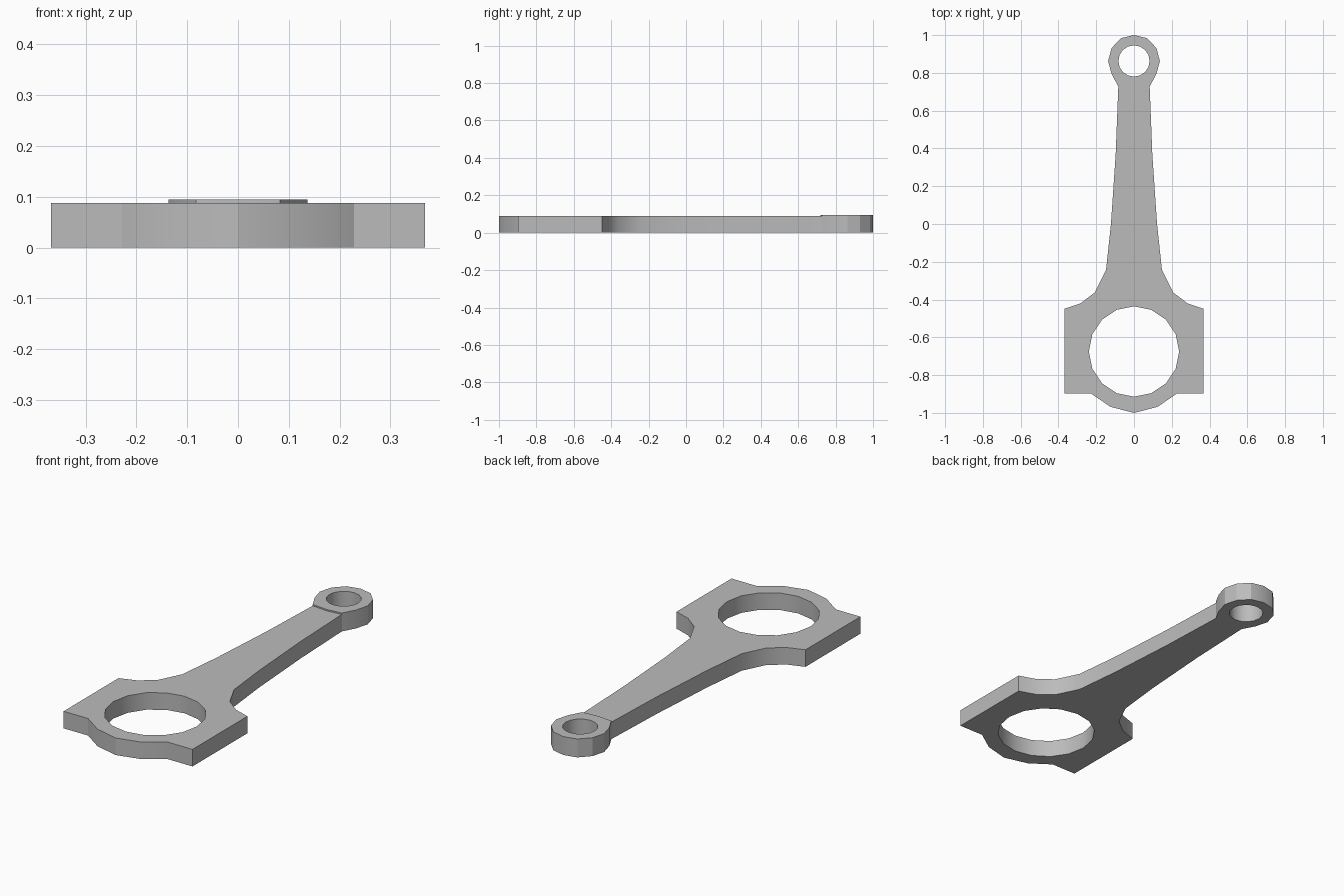
import bpy, bmesh, math
from mathutils import Vector

cube = bpy.data.objects.get("Cube")
if cube:
    bpy.data.objects.remove(cube, do_unlink=True)

GREY = (0.5, 0.5, 0.5, 1)
steel = bpy.data.materials.new("plain_steel_grey")
steel.use_nodes = True
steel.diffuse_color = GREY
steel.node_tree.nodes["Principled BSDF"].inputs["Base Color"].default_value = GREY


def circle(cy, radius, sides=16):
    return [(radius * math.sin(math.tau * i / sides),
             cy + radius * math.cos(math.tau * i / sides)) for i in range(sides)]


def mirrored(half):
    """Close a right-hand half outline, listed end to end, across x = 0."""
    return half + [(-x, y) for x, y in reversed(half) if x > 0]


def plate(name, loops, height):
    """Fill the outline and its holes, then extrude upward."""
    bm = bmesh.new()
    edges = []
    for loop in loops:
        verts = [bm.verts.new((x, y, 0)) for x, y in loop]
        edges += [bm.edges.new((v, verts[i - 1])) for i, v in enumerate(verts)]
    bmesh.ops.triangle_fill(bm, use_beauty=True, edges=edges, normal=Vector((0, 0, 1)))
    top = bmesh.ops.extrude_face_region(bm, geom=bm.faces[:], use_keep_orig=True)["geom"]
    bmesh.ops.translate(bm, vec=(0, 0, height),
                        verts=[g for g in top if isinstance(g, bmesh.types.BMVert)])
    bmesh.ops.recalc_face_normals(bm, faces=bm.faces[:])
    mesh = bpy.data.meshes.new(name)
    bm.to_mesh(mesh)
    bm.free()
    mesh.materials.append(steel)
    ob = bpy.data.objects.new(name, mesh)
    bpy.context.collection.objects.link(ob)
    bpy.ops.object.select_all(action='DESELECT')
    ob.select_set(True)
    bpy.context.view_layer.objects.active = ob
    bpy.ops.object.shade_smooth_by_angle(angle=math.radians(28))
    return ob


# Seam where the shank meets the small end
seam = [(0, 0.72), (0.083, 0.728)]

# Shank, bolt shoulders and big end in one plate
body = seam + [(0.097, 0.37), (0.122, 0.0), (0.148, -0.243), (0.207, -0.362),
               (0.283, -0.42), (0.368, -0.449), (0.368, -0.897),
               (0.228, -0.897), (0.125, -0.968), (0, -1)]
plate("shank_and_big_end", [mirrored(body), circle(-0.675, 0.239)], 0.088)

# Slightly taller small end with pin hole
boss = [p for p in circle(0.863, 0.137, 12) if p[0] > 0.1]
boss = [(0, 1), (0.069, 0.984)] + boss + seam[::-1]
plate("small_end", [mirrored(boss), circle(0.863, 0.083)], 0.095)
